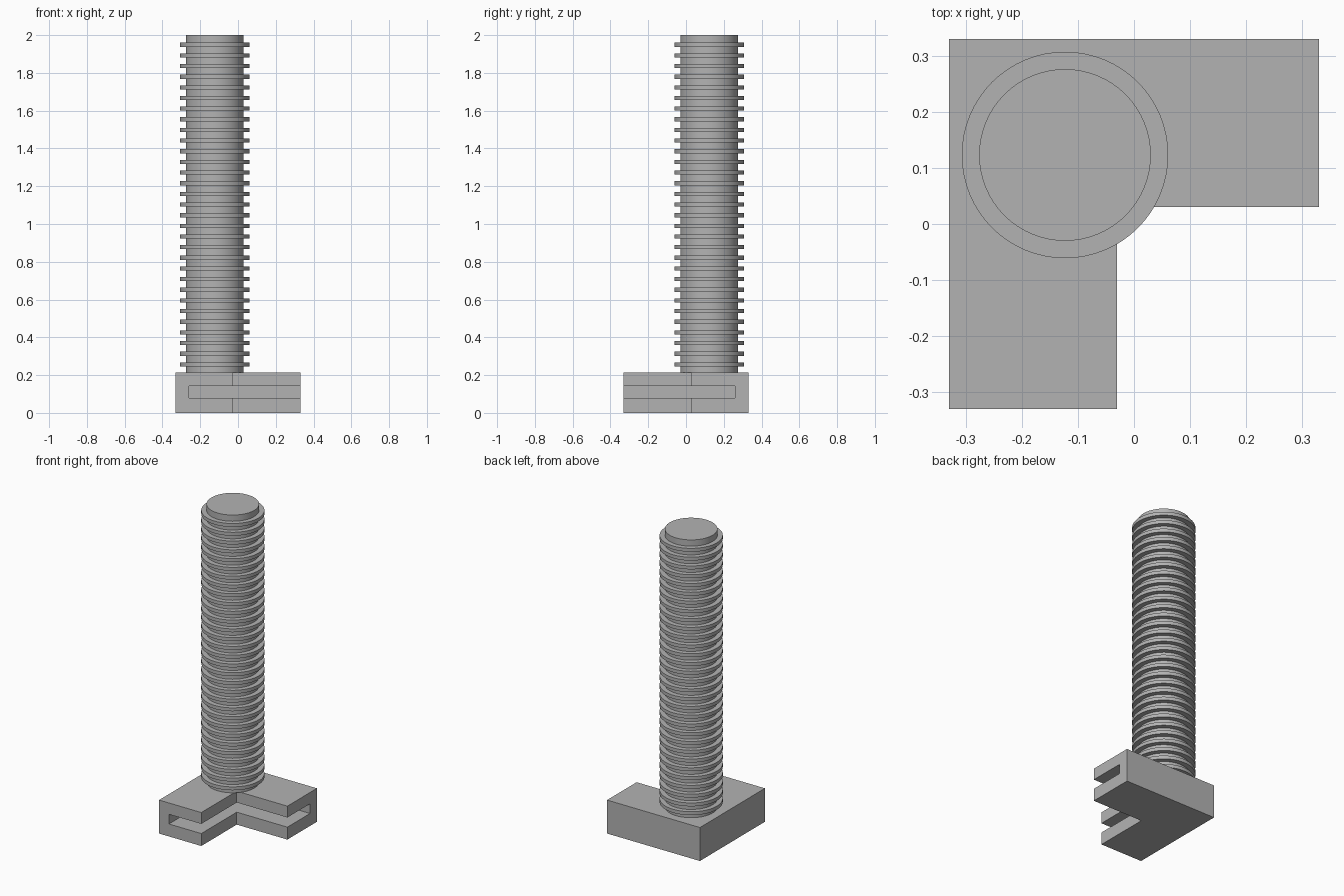
import bpy, bmesh, math

cube = bpy.data.objects.get("Cube")
if cube:
    bpy.data.objects.remove(cube, do_unlink=True)

grey = bpy.data.materials.new("plain grey")
grey.use_nodes = True
COLOUR = (0.45, 0.45, 0.45, 1)
grey.diffuse_color = COLOUR
grey.node_tree.nodes["Principled BSDF"].inputs["Base Color"].default_value = COLOUR


def finish(bm, name):
    bmesh.ops.recalc_face_normals(bm, faces=bm.faces)
    mesh = bpy.data.meshes.new(name)
    bm.to_mesh(mesh)
    bm.free()
    mesh.materials.append(grey)
    obj = bpy.data.objects.new(name, mesh)
    bpy.context.collection.objects.link(obj)
    return obj


# Corner bracket: a C-shaped channel section swept round a mitred corner
HALF, WIDTH, WALL = 0.33, 0.30, 0.07
HEIGHT, SLOT_LOW, SLOT_HIGH = 0.215, 0.08, 0.142
section = [(0, 0), (WIDTH, 0), (WIDTH, SLOT_LOW), (WALL, SLOT_LOW),
           (WALL, SLOT_HIGH), (WIDTH, SLOT_HIGH), (WIDTH, HEIGHT), (0, HEIGHT)]
bm = bmesh.new()
stations = [
    [bm.verts.new((d - HALF, -HALF, z)) for d, z in section],
    [bm.verts.new((d - HALF, HALF - d, z)) for d, z in section],
    [bm.verts.new((HALF, HALF - d, z)) for d, z in section],
]
for a, b in zip(stations, stations[1:]):
    for i in range(len(section)):
        j = (i + 1) % len(section)
        bm.faces.new((a[i], a[j], b[j], b[i]))
bm.faces.new(stations[0])
bm.faces.new(stations[-1])
finish(bm, "corner_bracket")

# Ribbed post: a lathed profile with evenly spaced square ribs
CORE, RIB, RIBS, PITCH, THICK = 0.153, 0.184, 31, 0.0564, 0.022
SIDES, TOP = 64, 2.0
profile = [(CORE, HEIGHT)]
for n in range(RIBS):
    low = 0.257 + n * PITCH - THICK / 2
    profile += [(CORE, low), (RIB, low), (RIB, low + THICK), (CORE, low + THICK)]
profile.append((CORE, TOP))
bm = bmesh.new()
rings = []
for r, z in profile:
    angles = [2 * math.pi * k / SIDES for k in range(SIDES)]
    rings.append([bm.verts.new((r * math.cos(t), r * math.sin(t), z)) for t in angles])
for a, b in zip(rings, rings[1:]):
    for k in range(SIDES):
        m = (k + 1) % SIDES
        bm.faces.new((a[k], a[m], b[m], b[k]))
bm.faces.new(rings[0])
bm.faces.new(rings[-1])
post = finish(bm, "ribbed_post")
post.location = (-0.123, 0.123, 0)

# Smooth round surfaces with crisp rib edges
bpy.ops.object.select_all(action="DESELECT")
post.select_set(True)
bpy.context.view_layer.objects.active = post
bpy.ops.object.shade_smooth_by_angle(angle=math.radians(30))
